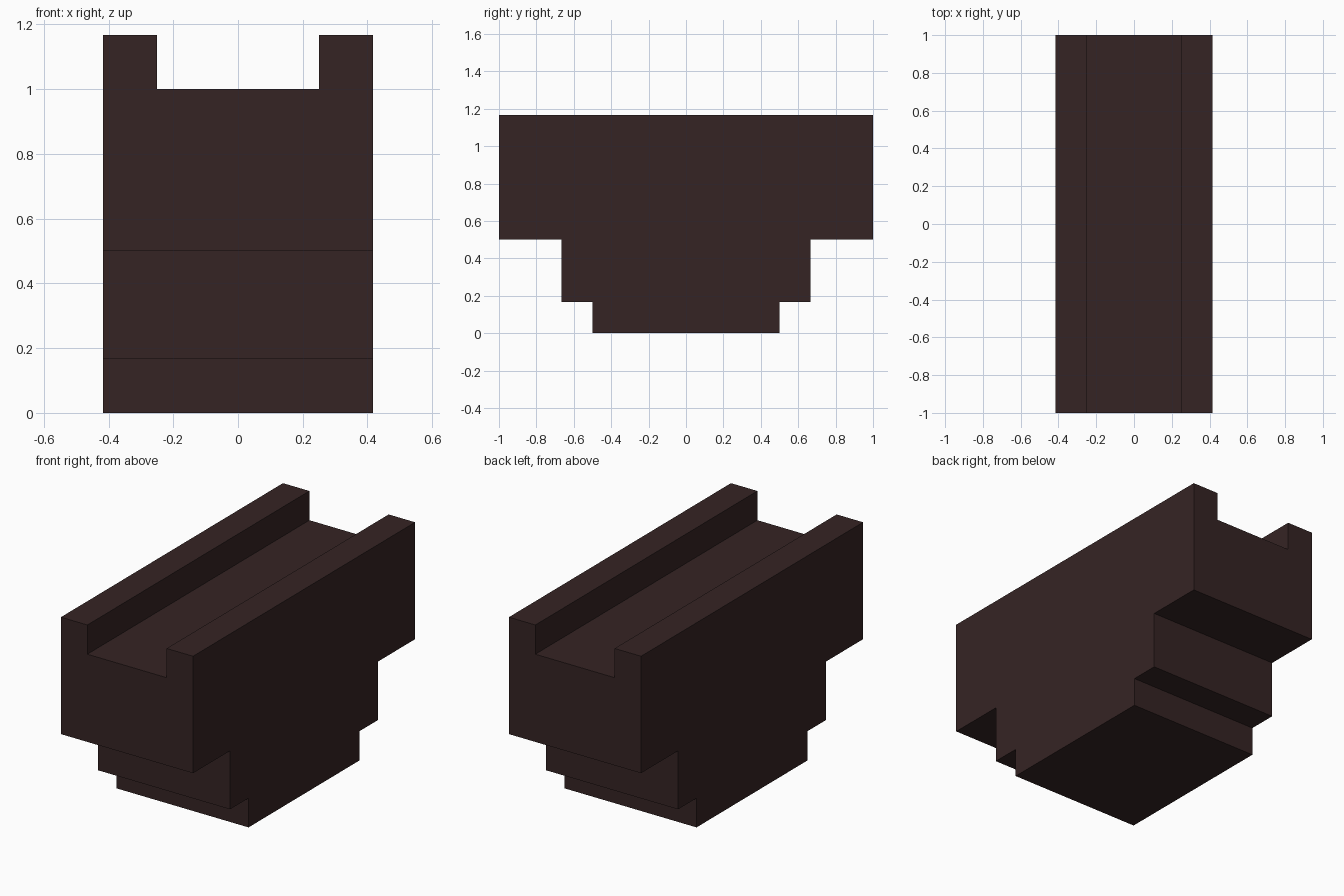
import bpy, bmesh, math
from mathutils import Vector

if "Cube" in bpy.data.objects:
    bpy.data.objects.remove(bpy.data.objects["Cube"], do_unlink=True)

# One dark brown material
brown = bpy.data.materials.new("dark brown")
brown.use_nodes = True
colour = (0.036, 0.0176, 0.0176, 1)
brown.diffuse_color = colour
brown.node_tree.nodes["Principled BSDF"].inputs["Base Color"].default_value = colour

UNIT = 1 / 6            # the block is laid out on a grid of sixths
HALF_WIDTH = 2.5 * UNIT
GROOVE = 1.5 * UNIT     # half width of the groove

# Stepped side profile, as (half length, height) from foot to groove floor
steps = [(3, 0), (3, 1), (4, 1), (4, 3), (6, 3), (6, 6)]
outline = steps + [(-y, z) for y, z in reversed(steps)]

bm = bmesh.new()
side = bm.faces.new([bm.verts.new((-HALF_WIDTH, y * UNIT, z * UNIT)) for y, z in outline])
grown = bmesh.ops.extrude_face_region(bm, geom=[side], use_keep_orig=True)["geom"]
bmesh.ops.translate(bm, vec=(2 * HALF_WIDTH, 0, 0),
                    verts=[v for v in grown if isinstance(v, bmesh.types.BMVert)])
bmesh.ops.recalc_face_normals(bm, faces=bm.faces)

# Mark out the groove and raise the rails on either side of it
for x in (-GROOVE, GROOVE):
    bmesh.ops.bisect_plane(bm, geom=bm.verts[:] + bm.edges[:] + bm.faces[:],
                           plane_co=(x, 0, 0), plane_no=(1, 0, 0))
bm.normal_update()
tops = [f for f in bm.faces
        if f.calc_center_median().z > 0.99 and abs(f.calc_center_median().x) > GROOVE]
rails = bmesh.ops.extrude_discrete_faces(bm, faces=tops)["faces"]
for rail in rails:
    bmesh.ops.translate(bm, verts=list(rail.verts), vec=Vector((0, 0, UNIT)))

# Merge flat faces
bmesh.ops.remove_doubles(bm, verts=bm.verts, dist=0.0001)
bmesh.ops.dissolve_limit(bm, angle_limit=math.radians(1), verts=bm.verts, edges=bm.edges)
bmesh.ops.recalc_face_normals(bm, faces=bm.faces)

mesh = bpy.data.meshes.new("grooved_block")
bm.to_mesh(mesh)
bm.free()
mesh.materials.append(brown)
block = bpy.data.objects.new("grooved_block", mesh)
bpy.context.collection.objects.link(block)
